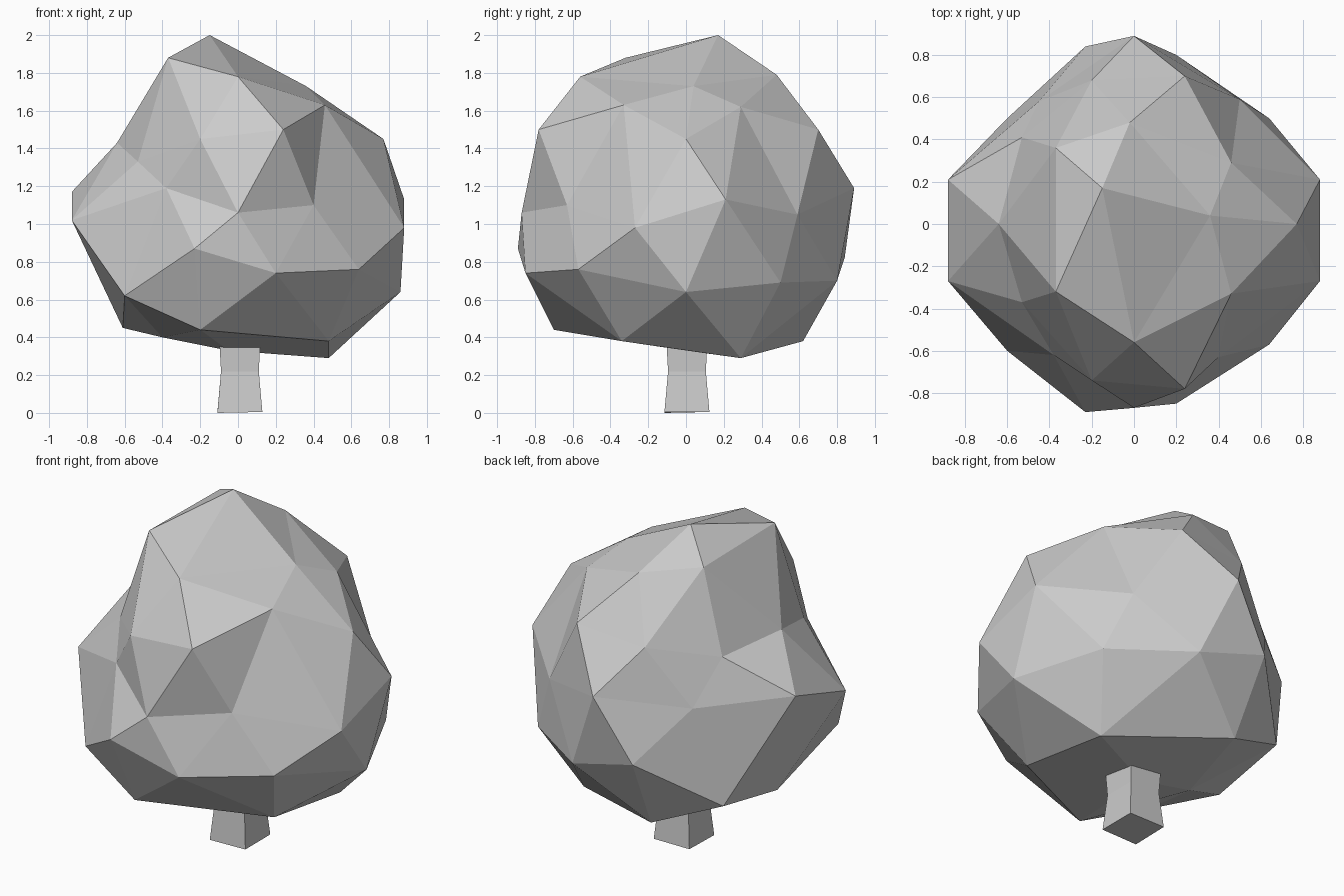
import bpy, bmesh, math

if "Cube" in bpy.data.objects:
    bpy.data.objects.remove(bpy.data.objects["Cube"])

# Foliage: an icosphere whose horizontal rings are pushed into a lumpy crown.
# Each tier runs counter-clockwise from +x, bottom to top.
tiers = [
    [(-.05, 0, .33)],
    [(.48, .29, .29), (-.2, .62, .38), (-.4, 0, .4), (-.2, -.7, .44), (.48, -.34, .38)],
    [(.86, 0, .64), (.2, .8, .7), (-.6, .5, .54), (-.6, -.6, .62), (.2, -.85, .74)],
    [(.64, .5, .69), (-.23, .84, .82), (-.61, 0, .45), (-.23, -.89, .87), (.64, -.57, .76)],
    [(.88, .21, 1.13), (.5, .59, 1.05), (0, .89, 1.19), (-.45, .58, 1.12), (-.88, .21, 1.17),
     (-.88, -.27, 1.02), (-.38, -.62, 1.19), (0, -.87, 1.06), (.4, -.63, 1.1), (.88, -.27, .98)],
    [(.77, 0, 1.45), (.24, .7, 1.5), (-.53, .41, 1.39), (-.53, -.37, 1.33), (.24, -.78, 1.5)],
    [(.46, .29, 1.62), (-.2, .68, 1.46), (-.64, 0, 1.43), (-.2, -.74, 1.45), (.46, -.33, 1.63)],
    [(.36, .04, 1.73), (-.02, .48, 1.79), (-.37, .36, 1.87), (-.37, -.32, 1.88), (0, -.56, 1.78)],
    [(-.15, .17, 2.0)],
]


def angle(v):
    return (math.atan2(v.co.y, v.co.x) + 0.1) % math.tau


def add_object(name, bm):
    bmesh.ops.recalc_face_normals(bm, faces=bm.faces)
    mesh = bpy.data.meshes.new(name)
    bm.to_mesh(mesh)
    bm.free()
    obj = bpy.data.objects.new(name, mesh)
    bpy.context.collection.objects.link(obj)
    return obj


bm = bmesh.new()
bmesh.ops.create_icosphere(bm, subdivisions=2, radius=1)
order = sorted(bm.verts, key=lambda v: (round(v.co.z, 2), angle(v)))
points = [p for tier in tiers for p in tier]
for v, p in zip(order, points):
    v.co = p
add_object("foliage", bm)

# Trunk: slightly waisted square post running up into the crown
bm = bmesh.new()
rings = []
for z, h in ((0.005, .119), (.22, .1), (.5, .115)):
    rings.append([bm.verts.new((.01 + sx * h, .005 + sy * h, z))
                  for sx, sy in ((-1, -1), (1, -1), (1, 1), (-1, 1))])
rings[0][0].co.z = 0
for low, high in zip(rings, rings[1:]):
    for i in range(4):
        j = (i + 1) % 4
        bm.faces.new((low[i], low[j], high[j], high[i]))
bm.faces.new(rings[0][::-1])
bm.faces.new(rings[-1])
add_object("trunk", bm)
